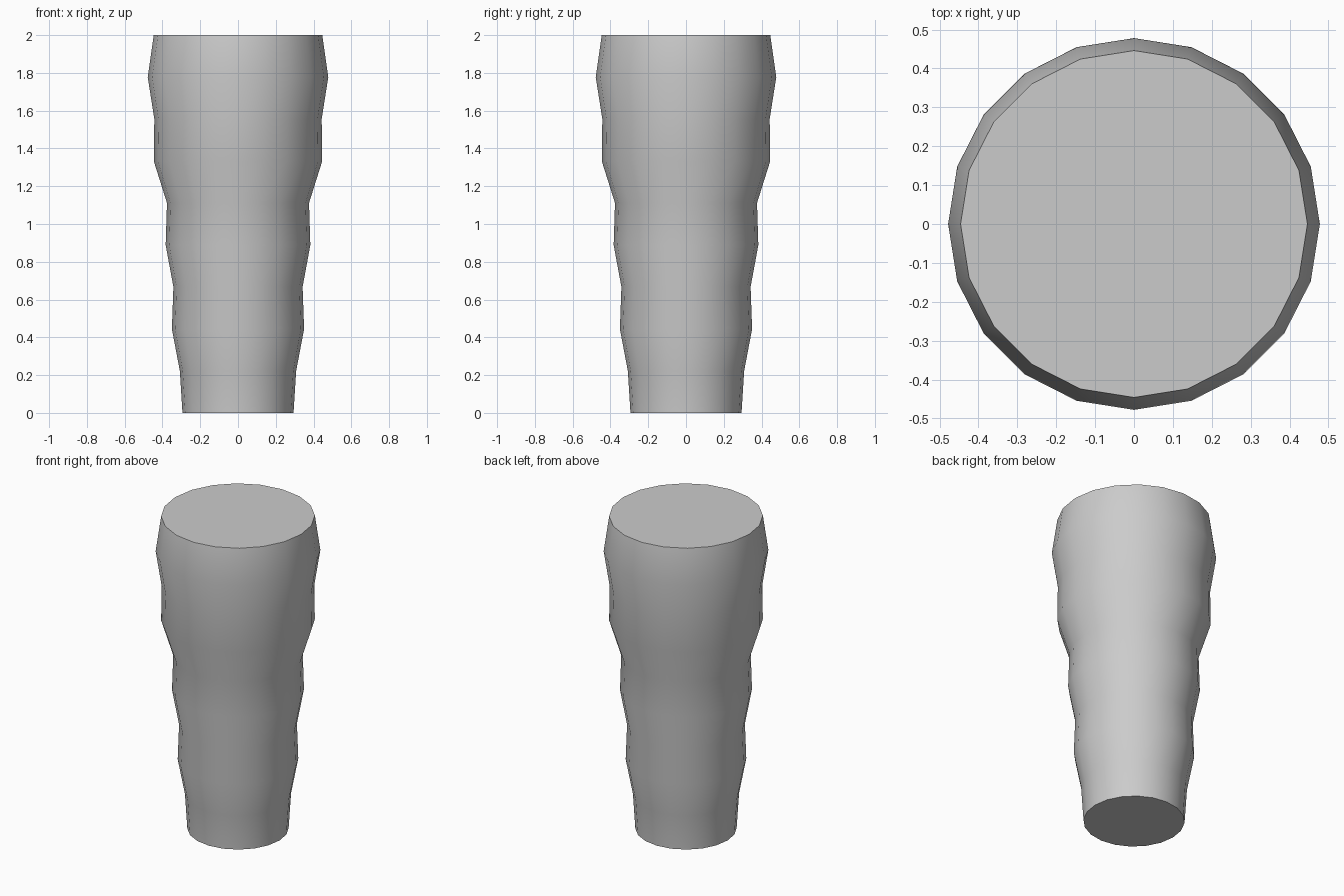
import bpy, bmesh, math

if "Cube" in bpy.data.objects:
    bpy.data.objects.remove(bpy.data.objects["Cube"])

SIDES = 20
# radius of each evenly spaced ring, bottom to top
RADII = [0.294, 0.308, 0.350, 0.342, 0.383, 0.376, 0.446, 0.443, 0.478, 0.446]

bm = bmesh.new()
rings = []
for k, r in enumerate(RADII):
    z = 2.0 * k / (len(RADII) - 1)
    rings.append([bm.verts.new((r * math.cos(math.tau * i / SIDES),
                                r * math.sin(math.tau * i / SIDES), z))
                  for i in range(SIDES)])

# wavy side wall
for low, high in zip(rings, rings[1:]):
    for i in range(SIDES):
        j = (i + 1) % SIDES
        bm.faces.new((low[i], low[j], high[j], high[i]))

# flat end caps
bm.faces.new(rings[0][::-1])
bm.faces.new(rings[-1])

mesh = bpy.data.meshes.new("tapered_column")
bm.to_mesh(mesh)
bm.free()
column = bpy.data.objects.new("tapered_column", mesh)
bpy.context.collection.objects.link(column)

# smooth wall, sharp rims
bpy.context.view_layer.objects.active = column
column.select_set(True)
bpy.ops.object.shade_smooth_by_angle(angle=math.radians(40))
